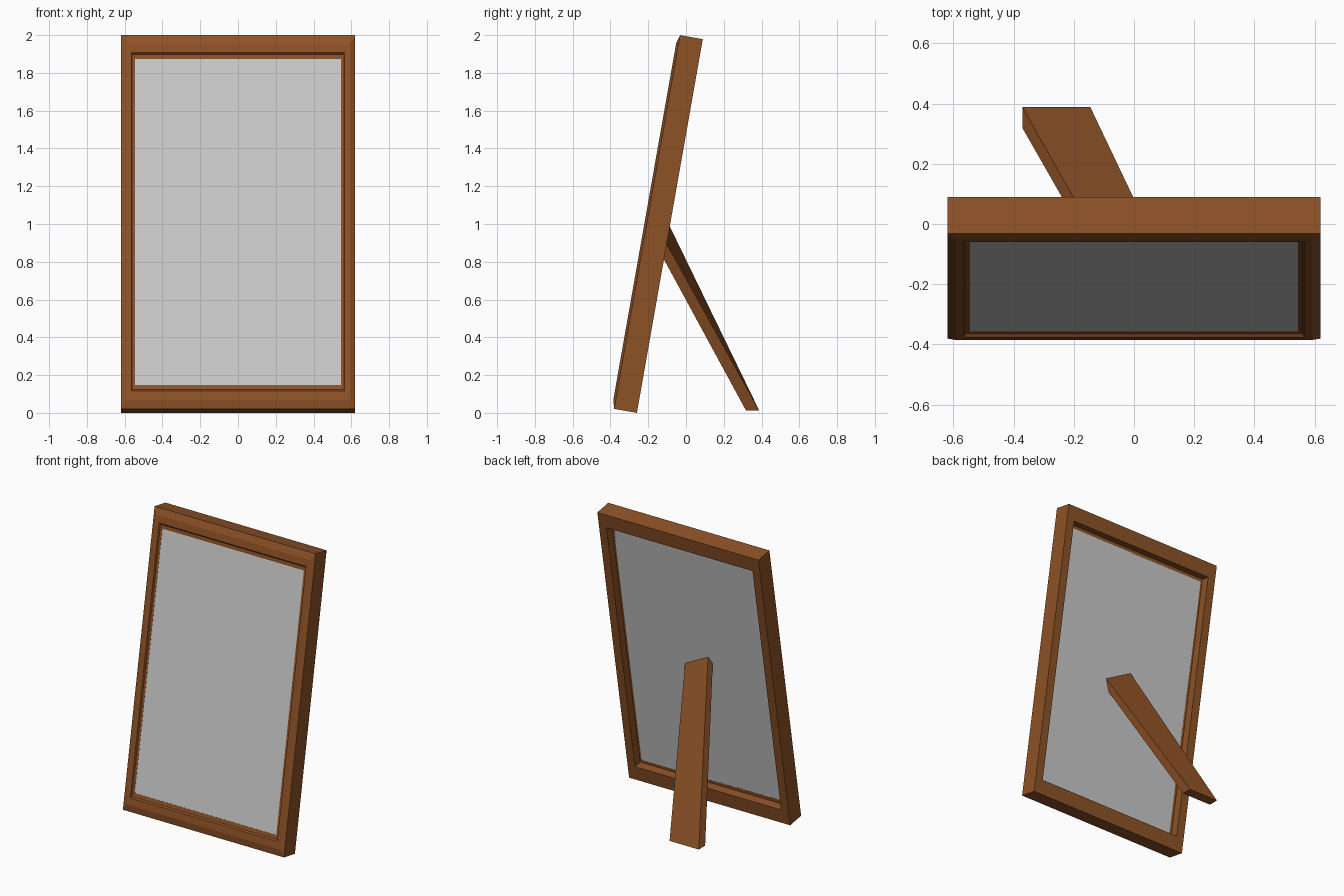
import bpy, bmesh, math
from mathutils import Matrix, Vector

if "Cube" in bpy.data.objects:
    bpy.data.objects.remove(bpy.data.objects["Cube"])

W, L = 0.62, 2.009          # half width and height of the leaning frame
RATIO = 1.72                # top and bottom rails are taller than the side rails
LEAN = Matrix.Translation((0, -0.26, 0)) @ Matrix.Rotation(math.radians(-10), 4, 'X')

wood = bpy.data.materials.new("brown_wood")
wood.diffuse_color = (0.27, 0.085, 0.02, 1)
wood.use_nodes = True
wood.node_tree.nodes["Principled BSDF"].inputs["Base Color"].default_value = wood.diffuse_color


def make(name, bm, mat=None):
    bmesh.ops.recalc_face_normals(bm, faces=bm.faces)
    me = bpy.data.meshes.new(name)
    bm.to_mesh(me)
    bm.free()
    if mat:
        me.materials.append(mat)
    ob = bpy.data.objects.new(name, me)
    bpy.context.collection.objects.link(ob)
    return ob


def rect_loop(bm, inset, depth):
    """Rectangle in the leaning plane, depth measured towards the front."""
    x, u = W - inset, inset * RATIO
    pts = [(-x, u), (x, u), (x, L - u), (-x, L - u)]
    return [bm.verts.new(LEAN @ Vector((px, -depth, pz))) for px, pz in pts]


def bridge(bm, a, b):
    for i in range(len(a)):
        j = (i + 1) % len(a)
        bm.faces.new((a[i], a[j], b[j], b[i]))


# Moulded frame: closed cross-section swept round the rectangle
profile = [(0, 0), (0, .122), (.027, .135), (.055, .135), (.06, .124),
           (.075, .122), (.075, .058), (.058, .058), (.058, 0)]
bm = bmesh.new()
loops = [rect_loop(bm, t, d) for t, d in profile]
for k, loop in enumerate(loops):
    bridge(bm, loop, loops[(k + 1) % len(loops)])
make("frame", bm, wood)

# Picture panel
bm = bmesh.new()
back, front = rect_loop(bm, .07, .058), rect_loop(bm, .07, .121)
bridge(bm, back, front)
bm.faces.new(back)
bm.faces.new(front)
make("picture_panel", bm)

# Slanted support leg, flat on the ground and buried in the panel at the top
bm = bmesh.new()
foot = [(-.37, .388, .012), (-.145, .388, .012), (-.145, .318, .012), (-.37, .318, .012)]
head = [(-.079, -.130, 1.078), (.110, -.147, .975), (.076, -.160, .892), (-.110, -.137, 1.035)]
a = [bm.verts.new(p) for p in foot]
b = [bm.verts.new(p) for p in head]
bridge(bm, a, b)
bm.faces.new(a)
bm.faces.new(b)
make("support_leg", bm, wood)
